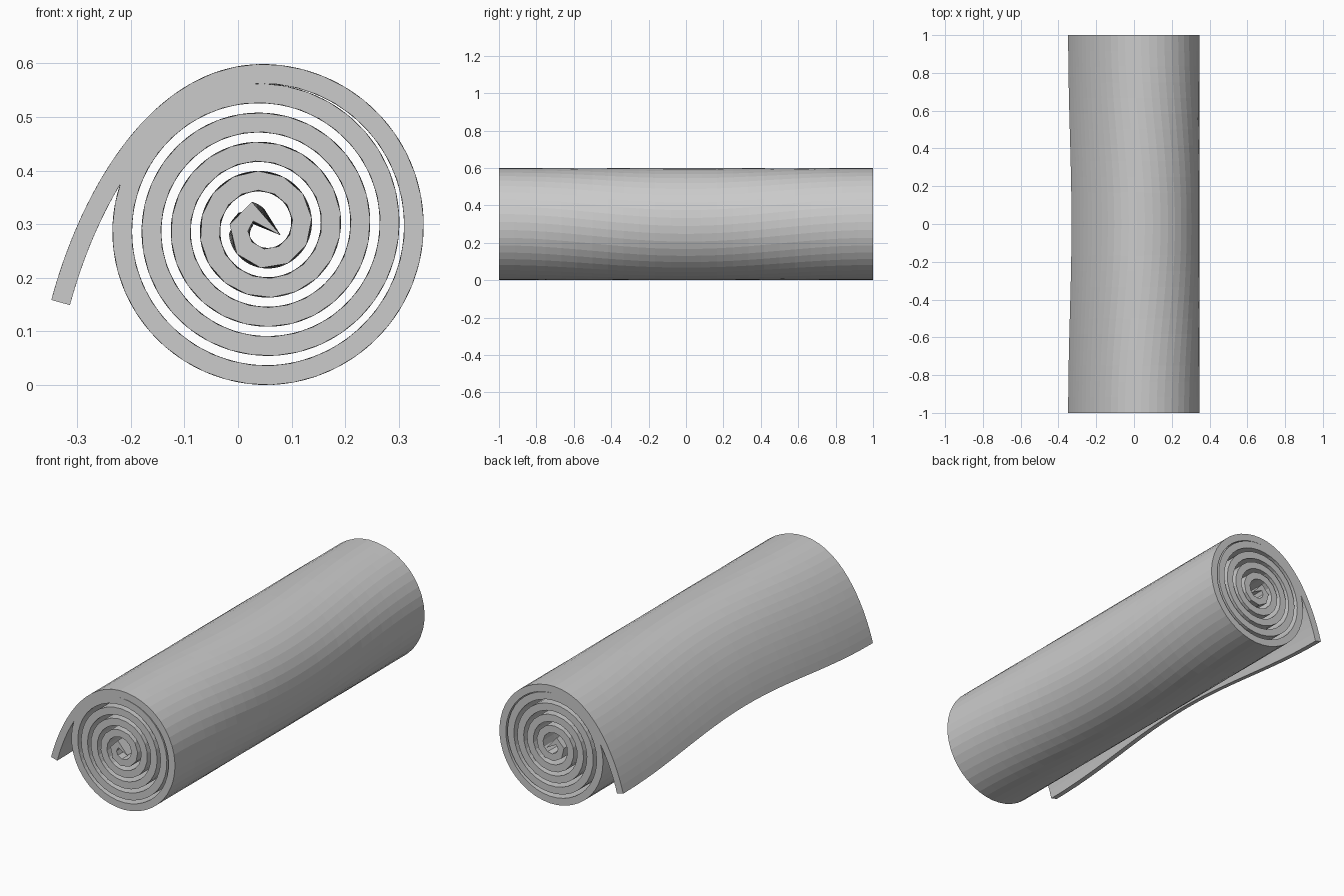
import bpy, bmesh, math
from mathutils import Vector
from mathutils.geometry import interpolate_bezier

if "Cube" in bpy.data.objects:
    bpy.data.objects.remove(bpy.data.objects["Cube"])

CX, CZ = 0.047, 0.295      # roll centre
HALF = 0.018               # half the sheet thickness
STEP = 0.04                # facet length along the roll
ROWS = 24                  # divisions along the length
PI = math.pi


def radius(a):
    # even spiral, with the last turn wound tight
    if a < 3.5 * PI:
        return 0.1815 + 0.0545 * a / (2 * PI)
    return 0.277 + 0.009 * (a - 3.5 * PI) / PI


# Centre line: folded inner tip, spiral, loose outer flap
path = [Vector((0.079, 0.28)), Vector((0.027, 0.324))]
n = 900
for i in range(n + 1):
    a = -5 * PI + 9.5 * PI * i / n
    r = radius(a)
    path.append(Vector((CX + r * math.cos(a), CZ + r * math.sin(a))))
end = path[-1]
flap = interpolate_bezier(end, end + Vector((-0.2, 0)), Vector((-0.28, 0.345)),
                          Vector((-0.331, 0.154)), 80)
path += [Vector((p[0], p[1])) for p in flap[1:]]

dist = [0.0]
for p, q in zip(path, path[1:]):
    dist.append(dist[-1] + (q - p).length)
total = dist[-1]


def at(s):
    s = min(max(s, 0), total)
    lo, hi = 0, len(dist) - 1
    while hi - lo > 1:
        m = (lo + hi) // 2
        if dist[m] <= s:
            lo = m
        else:
            hi = m
    return path[lo].lerp(path[hi], (s - dist[lo]) / (dist[hi] - dist[lo]))


# Stations along the sheet
first = dist[1]
count = round((total - first) / STEP)
stations = [0.0] + [first + (total - first) * i / count for i in range(count + 1)]

# Rolled sheet: the wavy edge slides along the spiral toward the middle
bm = bmesh.new()
grid = []
for j in range(ROWS + 1):
    y = -1 + 2 * j / ROWS
    shift = 0.06 * 0.5 * (1 + math.cos(PI * y))
    row = []
    for s in stations:
        t = s - shift * min(1, s / 0.3)
        p = at(t)
        d = (at(t + 0.012) - at(t - 0.012)).normalized()
        nrm = Vector((d.y, -d.x)) * HALF * (0.02 if s == 0 else 1)
        row.append([bm.verts.new((q.x, y, q.y)) for q in (p + nrm, p - nrm)])
    grid.append(row)

for j in range(ROWS):
    a, b = grid[j], grid[j + 1]
    for i in range(len(stations) - 1):
        for k in (0, 1):
            bm.faces.new((a[i][k], a[i + 1][k], b[i + 1][k], b[i][k]))
    for i in (0, -1):
        bm.faces.new((a[i][0], a[i][1], b[i][1], b[i][0]))
for row in (grid[0], grid[-1]):
    for p, q in zip(row, row[1:]):
        bm.faces.new((p[0], q[0], q[1], p[1]))
bmesh.ops.recalc_face_normals(bm, faces=bm.faces)

# Rest on the ground
low = min(v.co.z for v in bm.verts)
bmesh.ops.translate(bm, verts=bm.verts, vec=(0, 0, -low))

mesh = bpy.data.meshes.new("rolled_sheet")
bm.to_mesh(mesh)
bm.free()
bpy.context.collection.objects.link(bpy.data.objects.new("rolled_sheet", mesh))
